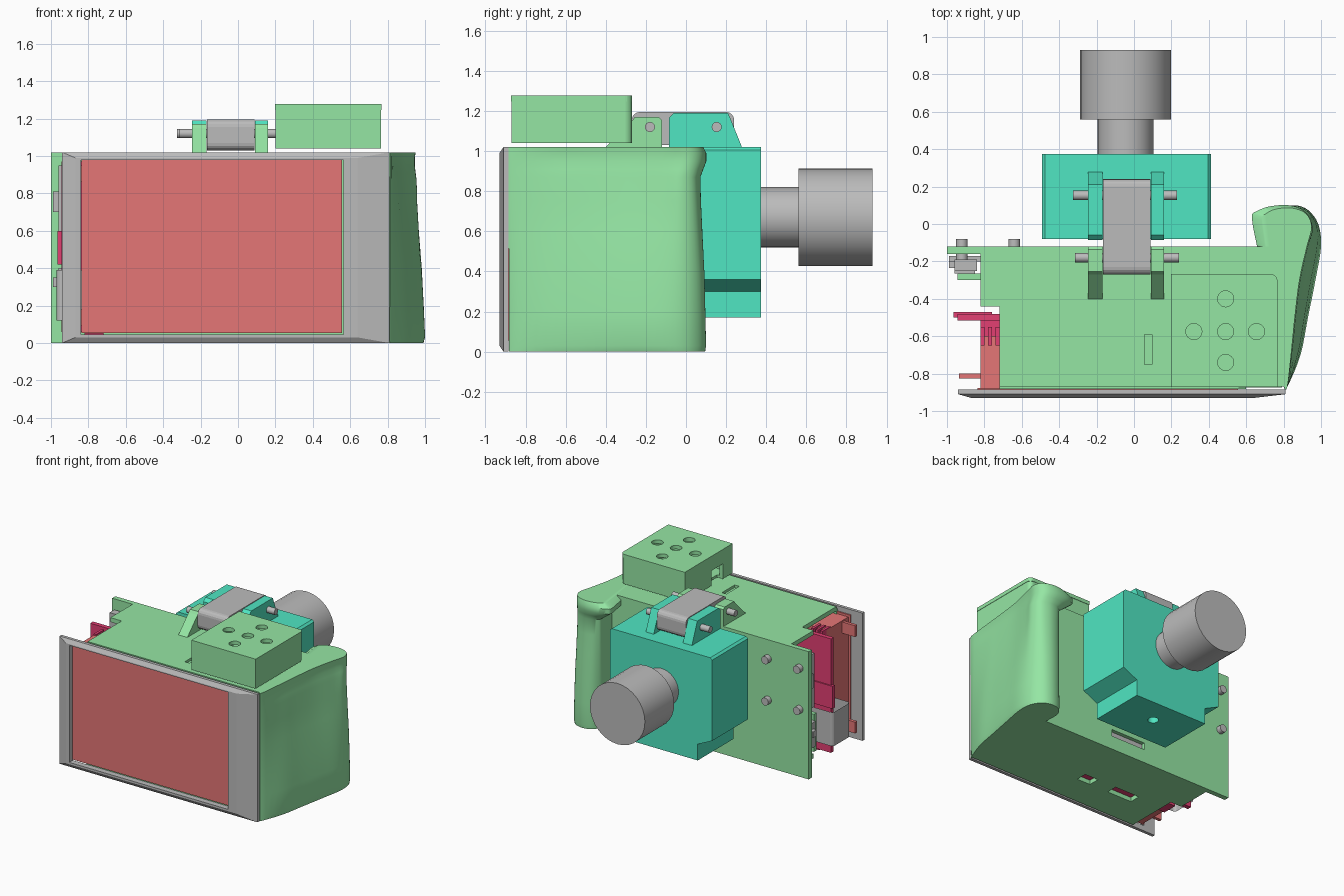
import bpy, bmesh, math
from mathutils import Vector

if "Cube" in bpy.data.objects:
    bpy.data.objects.remove(bpy.data.objects["Cube"])


def material(name, rgb):
    m = bpy.data.materials.new(name)
    m.diffuse_color = (*rgb, 1)
    m.use_nodes = True
    m.node_tree.nodes["Principled BSDF"].inputs["Base Color"].default_value = m.diffuse_color
    return m


GREEN = material("leaf green", (0.30, 0.79, 0.37))
TEAL = material("teal", (0.08, 0.79, 0.54))
GRAY = material("gray", (0.50, 0.50, 0.50))
RED = material("soft red", (0.78, 0.18, 0.18))
CRIMSON = material("crimson", (0.76, 0.05, 0.17))


def finish(bm, name, mat, smooth=None):
    bmesh.ops.recalc_face_normals(bm, faces=bm.faces)
    me = bpy.data.meshes.new(name)
    bm.to_mesh(me)
    bm.free()
    ob = bpy.data.objects.new(name, me)
    bpy.context.collection.objects.link(ob)
    me.materials.append(mat)
    if smooth:
        bpy.ops.object.select_all(action='DESELECT')
        bpy.context.view_layer.objects.active = ob
        ob.select_set(True)
        bpy.ops.object.shade_smooth_by_angle(angle=math.radians(smooth))
    return ob


def loft(name, rings, mat, smooth=None, caps=True):
    bm = bmesh.new()
    rows = [[bm.verts.new(p) for p in r] for r in rings]
    n = len(rows[0])
    for a, b in zip(rows, rows[1:]):
        for i in range(n):
            bm.faces.new((a[i], a[(i + 1) % n], b[(i + 1) % n], b[i]))
    if caps:
        bm.faces.new(rows[0])
        bm.faces.new(rows[-1])
    return finish(bm, name, mat, smooth)


def prism(name, pts, axis, lo, hi, mat, smooth=None, caps=True):
    """Extrude a 2D outline along an axis; outline is the two other axes in order."""
    place = {'x': lambda p, d: (d, p[0], p[1]), 'y': lambda p, d: (p[0], d, p[1]),
             'z': lambda p, d: (p[0], p[1], d)}[axis]
    return loft(name, [[place(p, d) for p in pts] for d in (lo, hi)], mat, smooth, caps)


def box(name, x, y, z, mat):
    return prism(name, [(x[0], y[0]), (x[1], y[0]), (x[1], y[1]), (x[0], y[1])], 'z', *z, mat)


def cyl(name, axis, lo, hi, c, r, mat, seg=32):
    pts = [(c[0] + r * math.cos(2 * math.pi * i / seg), c[1] + r * math.sin(2 * math.pi * i / seg))
           for i in range(seg)]
    return prism(name, pts, axis, lo, hi, mat, 30)


def rounded(x0, x1, y0, y1, r, steps=4):
    """Rounded rectangle outline."""
    out = []
    for cx, cy, a0 in ((x1 - r, y1 - r, 0), (x0 + r, y1 - r, 90), (x0 + r, y0 + r, 180), (x1 - r, y0 + r, 270)):
        for k in range(steps + 1):
            a = math.radians(a0 + 90 * k / steps)
            out.append((cx + r * math.cos(a), cy + r * math.sin(a)))
    return out


def cut(ob, *cutters):
    for c in cutters:
        m = ob.modifiers.new("cut", 'BOOLEAN')
        m.operation, m.solver, m.object = 'DIFFERENCE', 'EXACT', c
        bpy.context.view_layer.objects.active = ob
        bpy.ops.object.modifier_apply(modifier=m.name)
        bpy.data.objects.remove(c)


def spline(ctrl, steps=4):
    """Open Catmull-Rom curve through the control points."""
    P = [Vector(p) for p in ctrl]
    P = [P[0]] + P + [P[-1]]
    out = []
    for a, b, c, d in zip(P, P[1:], P[2:], P[3:]):
        for k in range(steps):
            t = k / steps
            out.append(0.5 * (2 * b + (c - a) * t + (2 * a - 5 * b + 4 * c - d) * t * t
                              + (3 * b - a - 3 * c + d) * t ** 3))
    return out + [P[-1]]


# Body shell: top and bottom plates, front plate, right wall
plate = [(-0.82, -0.13), (-0.82, -0.44), (-0.72, -0.44), (-0.72, -0.87), (0.8, -0.87), (0.8, -0.13)]
top = prism("top_plate", plate, 'z', 0.985, 1.02, GREEN)
cut(top, box("c", (0.055, 0.095), (-0.75, -0.59), (1.0, 1.1), GREEN))
bottom = prism("bottom_plate", plate, 'z', 0.0, 0.035, GREEN)
cut(bottom, box("c", (-0.10, 0.02), (-0.62, -0.53), (-0.1, 0.1), GREEN),
    box("c", (-0.49, -0.27), (-0.62, -0.53), (-0.1, 0.1), GREEN))
front = box("front_plate", (-1, 0.8), (-0.16, -0.12), (0, 1.02), GREEN)
cut(front, box("c", (-0.2, 0.11), (-0.3, 0), (0.11, 0.165), GREEN))
box("slot_backing", (-0.22, 0.13), (-0.17, -0.15), (0.1, 0.18), GRAY)
box("right_wall", (0.76, 0.8), (-0.87, -0.13), (0.01, 1.01), GREEN)
box("rear_wall", (0.56, 0.79), (-0.875, -0.84), (0.01, 1.01), GREEN)

# Hand grip: wide section at the foot, slim with a hooked head at the top
foot = [(0.80, -0.87), (0.82, -0.87), (0.89, -0.7), (0.93, -0.5), (0.97, -0.3), (1.0, -0.12), (0.985, 0.0),
        (0.93, 0.075), (0.86, 0.1), (0.79, 0.085), (0.75, 0.04), (0.735, -0.02), (0.74, -0.13)]
head = [(0.80, -0.87), (0.82, -0.87), (0.84, -0.65), (0.855, -0.5), (0.88, -0.3), (0.92, -0.12), (0.945, -0.0),
        (0.91, 0.07), (0.83, 0.1), (0.73, 0.095), (0.66, 0.07), (0.63, 0.035), (0.66, -0.13)]
waist = [(min(f[0], h[0] + 0.01) if i < 7 else max(f[0], h[0]), h[1] - (0.03 if 6 <= i < 12 else 0))
         for i, (f, h) in enumerate(zip(foot, head))]


def mix(a, b, t):
    return [(p[0] + (q[0] - p[0]) * t, p[1] + (q[1] - p[1]) * t) for p, q in zip(a, b)]


levels = [(0.0, mix(foot, waist, 0.15)), (0.03, foot), (0.2, mix(foot, waist, 0.12)),
          (0.4, mix(foot, waist, 0.3)), (0.6, mix(foot, waist, 0.65)), (0.75, mix(foot, waist, 0.9)),
          (0.87, waist), (0.91, mix(waist, head, 0.5)), (0.95, head), (0.99, head), (1.02, mix(head, waist, 0.5))]
loft("hand_grip", [[(*p, z) for p in spline(s)] for z, s in levels], GREEN, 40)


# Display frame and screen
def rect(x0, x1, z0, z1, y):
    return [(x0, y, z0), (x1, y, z0), (x1, y, z1), (x0, y, z1)]


frame = loft("display_frame", [rect(-0.94, 0.81, 0, 1.02, -0.885), rect(-0.94, 0.81, 0, 1.02, -0.91),
                               rect(-0.87, 0.64, 0.03, 0.99, -0.93)], GRAY)
cut(frame, box("c", (-0.84, 0.565), (-1, -0.8), (0.045, 0.98), GRAY))
box("display_backing", (-0.72, 0.6), (-0.882, -0.87), (0.02, 1.0), GREEN)
box("screen", (-0.838, 0.555), (-0.893, -0.878), (0.055, 0.978), RED)

# Electronics seen through the open left side
box("display_board", (-0.82, 0.5), (-0.88, -0.60), (0.05, 0.96), RED)
for z in (0.09, 0.86):
    box("display_tab", (-0.935, -0.8), (-0.825, -0.80), (z, z + 0.09), RED)
box("main_board", (-0.945, 0.1), (-0.515, -0.48), (0.06, 0.97), CRIMSON)
box("board_header", (-0.82, 0.1), (-0.63, -0.51), (0.036, 0.93), CRIMSON)
box("board_port", (-0.965, -0.76), (-0.50, -0.47), (0.42, 0.60), CRIMSON)
for x in (-0.81, -0.77, -0.73):
    box("header_pin", (x - 0.01, x + 0.01), (-0.65, -0.55), (0.93, 0.97), CRIMSON)
prism("socket_sleeve", rounded(-0.97, -0.72, -0.69, -0.47, 0.025), 'z', 0.12, 0.39, GRAY, caps=False)
box("side_board", (-0.945, -0.8), (-0.30, -0.265), (0.15, 0.45), GREEN)
box("side_board_plug", (-0.99, -0.85), (-0.235, -0.19), (0.30, 0.35), GRAY)
box("side_board_socket", (-0.96, -0.85), (-0.265, -0.19), (0.2, 0.40), GRAY)
box("switch_body", (-0.99, -0.82), (-0.20, -0.17), (0.70, 0.81), GRAY)
box("switch_rear", (-0.96, -0.84), (-0.25, -0.19), (0.52, 0.95), GRAY)

# Front plate bolts
for x in (-0.92, -0.64):
    for z in (0.54, 0.87):
        cyl("plate_bolt", 'y', -0.24, -0.08, (x, z), 0.031, GRAY, 16)

# Lens block and lens
half = [(0.325, 0.17), (0.325, 0.30), (0.452, 0.36), (0.452, 1.005), (0.435, 1.02)]
outline = [(-0.04 + x, z) for x, z in half] + [(-0.04 - x, z) for x, z in reversed(half)]
block = prism("lens_block", outline, 'y', -0.08, 0.373, TEAL)
cut(block, cyl("c", 'z', 0.1, 0.23, (-0.04, 0.17), 0.04, TEAL))
cyl("lens_neck", 'y', 0.36, 0.57, (-0.045, 0.67), 0.15, GRAY)
cyl("lens_barrel", 'y', 0.56, 0.93, (-0.045, 0.67), 0.243, GRAY)

# Hinge lugs, link and pins
for x0, x1 in ((-0.247, -0.168), (0.09, 0.16)):
    prism("lens_lug", [(-0.085, 1.0), (0.285, 1.0), (0.275, 1.03), (0.21, 1.19), (-0.06, 1.19), (-0.085, 1.165)],
          'x', x0, x1, TEAL)
    prism("body_lug", [(-0.41, 1.01), (-0.12, 1.01), (-0.12, 1.155), (-0.135, 1.17), (-0.255, 1.17), (-0.27, 1.15)],
          'x', x0, x1, GREEN)
prism("hinge_link", rounded(-0.27, 0.24, 1.03, 1.195, 0.04), 'x', -0.167, 0.089, GRAY)
cyl("front_pin", 'x', -0.325, 0.23, (0.153, 1.12), 0.025, GRAY, 16)
cyl("rear_pin", 'x', -0.315, 0.24, (-0.18, 1.12), 0.025, GRAY, 16)

# Button box with hollow inside, side notch and drilled lid
corner = [(0.73 + 0.035 * math.cos(math.radians(a)), -0.305 + 0.035 * math.sin(math.radians(a)))
          for a in range(0, 91, 15)]
footprint = [(0.2, -0.27), (0.2, -0.87), (0.765, -0.87)] + corner
walls = prism("button_box", footprint, 'z', 1.04, 1.246, GREEN)
cut(walls, box("c", (0.23, 0.735), (-0.84, -0.30), (1.06, 1.3), GREEN),
    box("c", (0.1, 0.25), (-0.75, -0.61), (1.0, 1.16), GREEN))
lid = prism("button_lid", [(0.4825 + (x - 0.4825) * 1.006, -0.57 + (y + 0.57) * 1.006) for x, y in footprint],
            'z', 1.247, 1.277, GREEN)
cut(lid, *[cyl("c", 'z', 1.2, 1.3, c, 0.043, GREEN, 24) for c in
           ((0.49, -0.575), (0.32, -0.575), (0.655, -0.575), (0.49, -0.40), (0.49, -0.74))])
